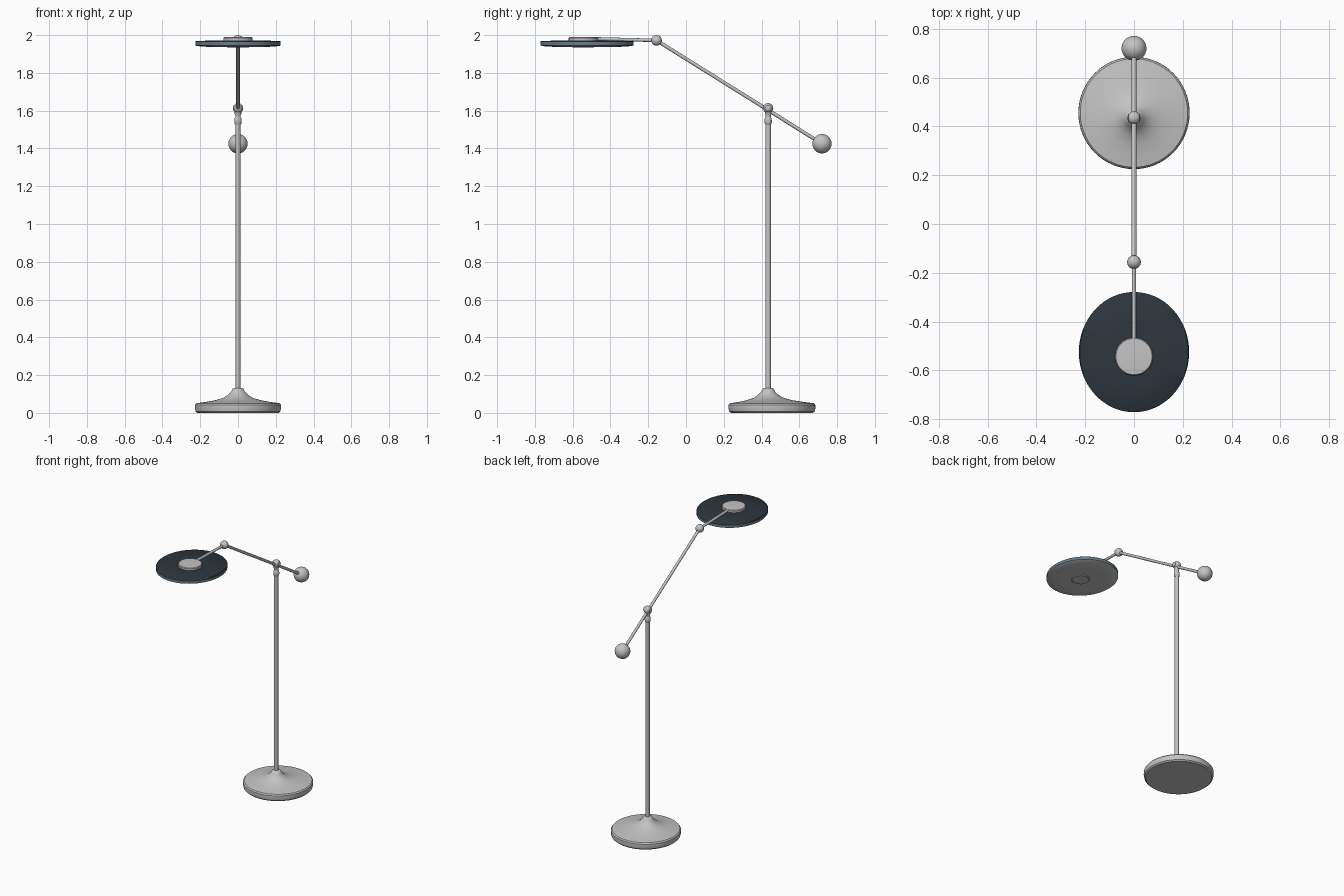
import bpy, bmesh, math
from mathutils import Vector

if "Cube" in bpy.data.objects:
    bpy.data.objects.remove(bpy.data.objects["Cube"])


def material(name, rgb):
    m = bpy.data.materials.new(name)
    m.diffuse_color = (*rgb, 1)
    m.use_nodes = True
    m.node_tree.nodes["Principled BSDF"].inputs["Base Color"].default_value = m.diffuse_color
    return m


GREY = material("light_grey_metal", (0.55, 0.55, 0.55))
BLUE = material("slate_blue_edge", (0.13, 0.21, 0.26))
DARK = material("dark_slate_top", (0.026, 0.037, 0.047))


def finish(bm, name, mats, angle=35):
    bmesh.ops.recalc_face_normals(bm, faces=bm.faces)
    me = bpy.data.meshes.new(name)
    bm.to_mesh(me)
    bm.free()
    for m in mats:
        me.materials.append(m)
    ob = bpy.data.objects.new(name, me)
    bpy.context.collection.objects.link(ob)
    bpy.ops.object.select_all(action='DESELECT')
    ob.select_set(True)
    bpy.context.view_layer.objects.active = ob
    bpy.ops.object.shade_smooth_by_angle(angle=math.radians(angle))
    return ob


def lathe(name, y, profile, mats=(GREY,), sy=1.0, seg=64, rule=None):
    """Closed turned part about a vertical axis; each ring is (radius, z[, y shift])."""
    bm = bmesh.new()
    rings = []
    for p in profile:
        r, z = p[0], p[1]
        dy = p[2] if len(p) > 2 else 0
        rings.append([bm.verts.new((r * math.cos(a), y + dy + sy * r * math.sin(a), z))
                      for a in (2 * math.pi * i / seg for i in range(seg))])
    for k, (a, b) in enumerate(zip(rings, rings[1:])):
        for i in range(seg):
            j = (i + 1) % seg
            f = bm.faces.new((a[i], a[j], b[j], b[i]))
            if rule:
                f.material_index = rule[k]
    f0 = bm.faces.new(rings[0][::-1])
    f1 = bm.faces.new(rings[-1])
    if rule:
        f0.material_index = rule[0]
        f1.material_index = rule[-1]
    return finish(bm, name, mats)


def rod(name, a, b, r, seg=20):
    a, b = Vector(a), Vector(b)
    d = b - a
    bm = bmesh.new()
    bmesh.ops.create_cone(bm, cap_ends=True, segments=seg, radius1=r, radius2=r, depth=d.length)
    bm.transform(d.to_track_quat('Z', 'Y').to_matrix().to_4x4())
    bmesh.ops.translate(bm, verts=bm.verts, vec=(a + b) / 2)
    return finish(bm, name, [GREY])


def ball(name, c, r):
    bm = bmesh.new()
    bmesh.ops.create_uvsphere(bm, u_segments=32, v_segments=20, radius=r)
    bmesh.ops.translate(bm, verts=bm.verts, vec=c)
    return finish(bm, name, [GREY], 60)


POLE_Y = 0.435

# weighted foot with flared neck; the rim sits slightly behind the pole
lathe("base", POLE_Y, [
    (0.215, 0.0, 0.02), (0.224, 0.008, 0.02), (0.228, 0.025, 0.02), (0.227, 0.043, 0.02),
    (0.220, 0.051, 0.02), (0.17, 0.058, 0.015), (0.12, 0.067, 0.008), (0.08, 0.079, 0.003),
    (0.053, 0.095), (0.037, 0.112), (0.028, 0.128), (0.022, 0.132)], sy=1.01)

# upright, collar and neck
lathe("pole", POLE_Y, [(0.0135, 0.12), (0.0135, 1.54)], sy=1.12, seg=24)
lathe("collar", POLE_Y, [(0.014, 1.525), (0.0185, 1.532), (0.0195, 1.545), (0.0185, 1.558),
                         (0.014, 1.565), (0.0135, 1.575), (0.018, 1.585), (0.018, 1.60)], seg=24)

# pivot knuckle with side caps
ball("pivot_joint", (0, POLE_Y, 1.613), 0.027)
rod("pivot_pin", (-0.024, POLE_Y, 1.613), (0.024, POLE_Y, 1.613), 0.016)

# balanced arm, counterweight and elbow
ELBOW = (0, -0.156, 1.972)
WEIGHT = (0, 0.72, 1.425)
rod("balance_arm", WEIGHT, ELBOW, 0.0095)
ball("counterweight", WEIGHT, 0.051)
ball("elbow_joint", ELBOW, 0.028)
rod("head_arm", ELBOW, (0, -0.50, 1.981), 0.009)

# oval lamp head: grey underside, blue rim, dark top
lathe("lamp_head", -0.525, [
    (0.06, 1.941), (0.15, 1.937), (0.218, 1.942), (0.226, 1.946), (0.226, 1.966),
    (0.222, 1.969), (0.10, 1.972)],
    mats=(GREY, BLUE, DARK), sy=1.09, rule=[0, 0, 0, 1, 2, 2])

# round cap on top and small disc beneath
lathe("head_cap", -0.543, [(0.078, 1.965), (0.078, 1.985), (0.074, 1.989), (0.03, 1.991)], seg=48)
lathe("lower_disc", -0.543, [(0.056, 1.935), (0.06, 1.938), (0.06, 1.945)], seg=48)
